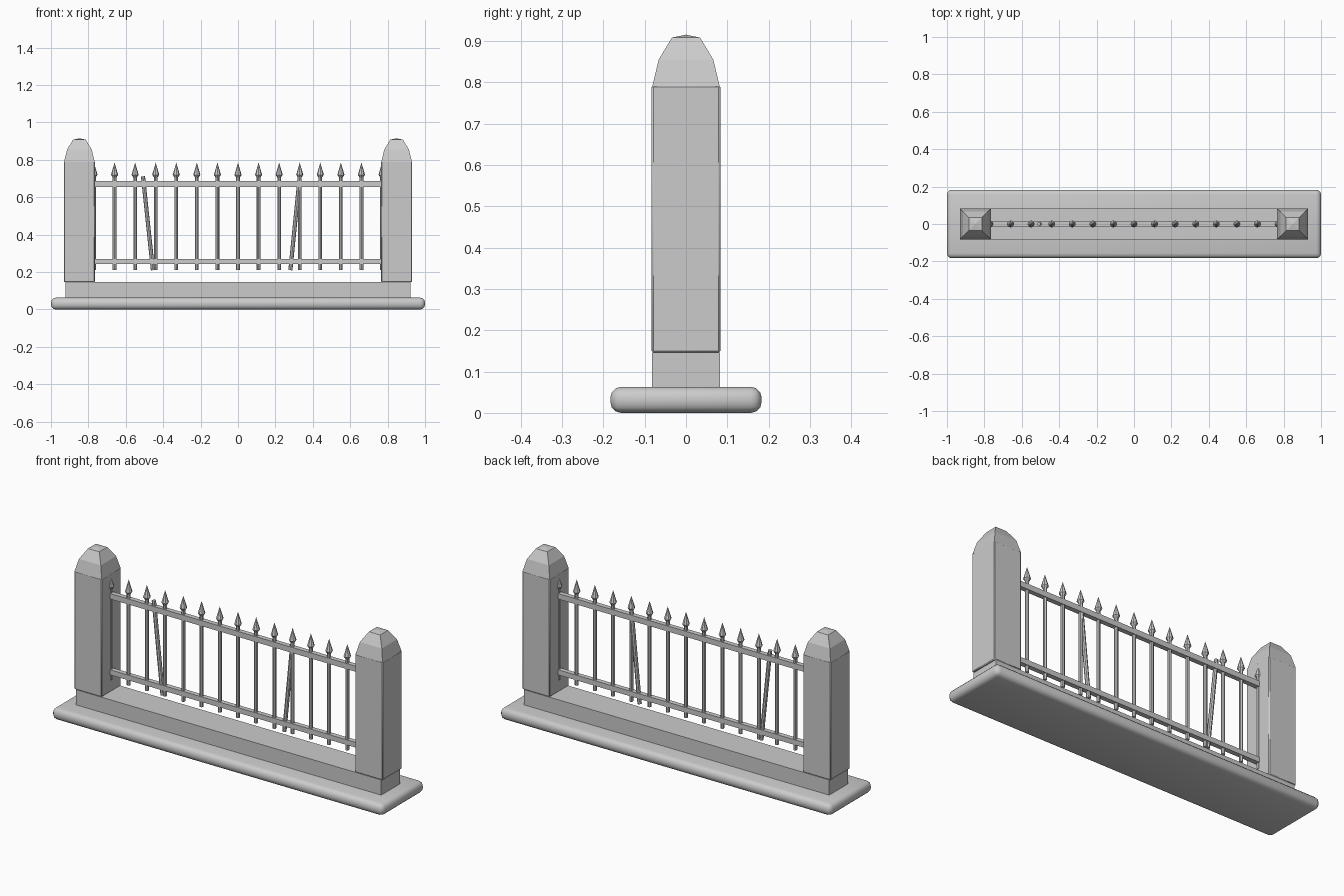
import bpy, bmesh, math
from mathutils import Vector, Matrix

if "Cube" in bpy.data.objects:
    bpy.data.objects.remove(bpy.data.objects["Cube"])

stone = bpy.data.materials.new("plain grey")
stone.diffuse_color = (0.6, 0.6, 0.6, 1)
stone.use_nodes = True
stone.node_tree.nodes["Principled BSDF"].inputs["Base Color"].default_value = stone.diffuse_color


def finish(bm, name, smooth=False):
    bmesh.ops.recalc_face_normals(bm, faces=bm.faces)
    me = bpy.data.meshes.new(name)
    bm.to_mesh(me)
    bm.free()
    me.materials.append(stone)
    ob = bpy.data.objects.new(name, me)
    bpy.context.collection.objects.link(ob)
    if smooth:
        bpy.ops.object.select_all(action='DESELECT')
        ob.select_set(True)
        bpy.context.view_layer.objects.active = ob
        bpy.ops.object.shade_smooth_by_angle(angle=math.radians(40))
    return ob


def box(name, x0, x1, y, z0, z1, bevel=0, segs=1):
    bm = bmesh.new()
    bmesh.ops.create_cube(bm, size=1)
    for v in bm.verts:
        v.co = Vector(((x0 + x1) / 2 + v.co.x * (x1 - x0), v.co.y * 2 * y,
                       (z0 + z1) / 2 + v.co.z * (z1 - z0)))
    if bevel:
        bmesh.ops.bevel(bm, geom=bm.edges[:], offset=bevel, segments=segs,
                        profile=0.5, affect='EDGES')
    return finish(bm, name, bevel > 0)


def lathe(name, profile, sides, matrix, turn=0, smooth=False):
    """Stack of n-sided rings (radius, z), closed by caps; radius 0 is a tip."""
    bm = bmesh.new()
    rings = []
    for r, z in profile:
        n = sides if r else 1
        rings.append([bm.verts.new(matrix @ Vector((
            r * math.cos(turn + math.tau * i / sides),
            r * math.sin(turn + math.tau * i / sides), z))) for i in range(n)])
    for a, b in zip(rings, rings[1:]):
        for i in range(sides):
            j = (i + 1) % sides
            if len(b) == 1:
                bm.faces.new((a[i], a[j], b[0]))
            else:
                bm.faces.new((a[i], a[j], b[j], b[i]))
    bm.faces.new(rings[0][::-1])
    if len(rings[-1]) > 1:
        bm.faces.new(rings[-1])
    return finish(bm, name, smooth)


# Footing slab and low wall
box("base_slab", -1, 1, 0.183, 0, 0.063, 0.026, 3)
box("low_wall", -0.922, 0.922, 0.082, 0.05, 0.146)

# Posts with domed square caps
R2 = math.sqrt(2)
for side, cx in (("left", -0.848), ("right", 0.848)):
    box(side + "_post", cx - 0.083, cx + 0.083, 0.083, 0.146, 0.792, 0.004, 1)
    cap = [(0.082 * R2, 0.788), (0.066 * R2, 0.855), (0.034 * R2, 0.908), (0, 0.915)]
    lathe(side + "_post_cap", cap, 4, Matrix.Translation((cx, 0, 0)), math.pi / 4)

# Horizontal rails
box("lower_rail", -0.775, 0.775, 0.013, 0.242, 0.27)
box("upper_rail", -0.775, 0.775, 0.013, 0.656, 0.686)

# Upright bars with spear tips
for k in range(-7, 8):
    m = Matrix.Translation((k * 0.11, 0, 0))
    lathe("upright_bar", [(0.01, 0.21), (0.01, 0.715)], 8, m, smooth=True)
    lathe("spear_tip", [(0.009, 0.705), (0.019, 0.72), (0, 0.786)], 8, m)

# Loose leaning bars
for a, b in (((-0.455, 0, 0.21), (-0.508, 0, 0.712)),
             ((0.28, 0, 0.21), (0.33, 0, 0.712))):
    a, b = Vector(a), Vector(b)
    rot = (b - a).to_track_quat('Z', 'Y').to_matrix().to_4x4()
    lathe("leaning_bar", [(0.011, 0), (0.011, (b - a).length)], 8,
          Matrix.Translation(a) @ rot, smooth=True)
